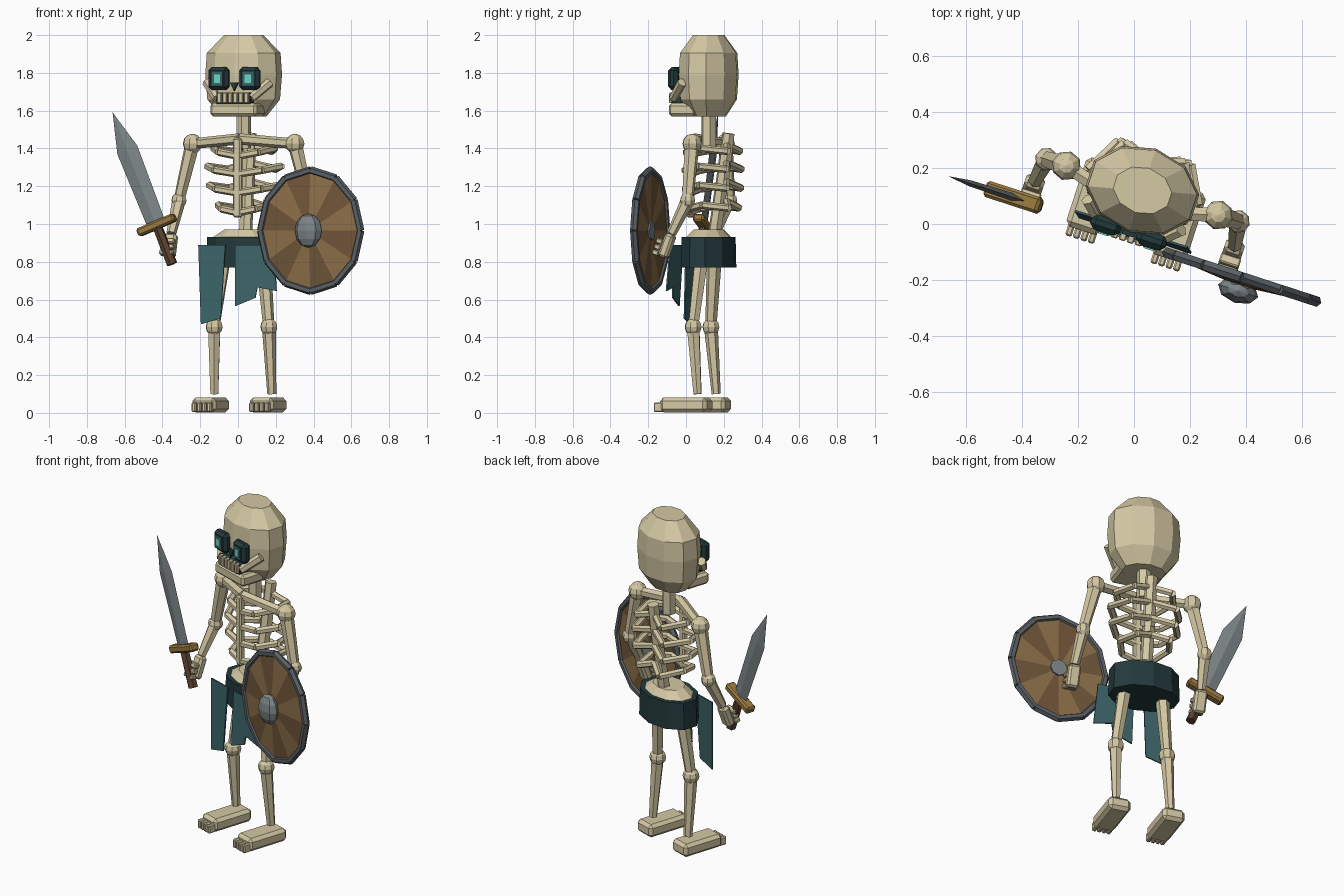
import bpy, bmesh, math
from mathutils import Matrix, Vector

if "Cube" in bpy.data.objects:
    bpy.data.objects.remove(bpy.data.objects["Cube"], do_unlink=True)

# The whole figure stands turned a little to its right
STANCE = Matrix.Translation((0.03, 0.12, 0)) @ Matrix.Rotation(math.radians(-18), 4, "Z")


def material(name, *rgb):
    m = bpy.data.materials.new(name)
    m.use_nodes = True
    m.diffuse_color = (*rgb, 1)
    m.node_tree.nodes["Principled BSDF"].inputs["Base Color"].default_value = (*rgb, 1)
    return m


BONE = material("bone", 0.66, 0.58, 0.37)
DARK = material("dark teal", 0.017, 0.042, 0.046)
CLOTH = material("teal cloth", 0.045, 0.125, 0.135)
GLOW = material("glowing cyan", 0.14, 0.68, 0.55)
OAK = material("light wood", 0.26, 0.155, 0.065)
WALNUT = material("dark wood", 0.16, 0.09, 0.04)
IRON = material("dark iron", 0.10, 0.115, 0.13)
STEEL = material("steel", 0.20, 0.23, 0.24)
BRASS = material("brass", 0.32, 0.19, 0.05)
GRIP = material("grip brown", 0.11, 0.055, 0.03)


def finish(name, bm, *mats, place=Matrix()):
    bmesh.ops.recalc_face_normals(bm, faces=bm.faces)
    mesh = bpy.data.meshes.new(name)
    bm.to_mesh(mesh)
    bm.free()
    for m in mats:
        mesh.materials.append(m)
    ob = bpy.data.objects.new(name, mesh)
    bpy.context.scene.collection.objects.link(ob)
    ob.matrix_world = STANCE @ place
    return ob


def add_beam(bm, a, b, r1, r2, sides=6):
    a, b = Vector(a), Vector(b)
    d = b - a
    m = Matrix.Translation((a + b) / 2) @ d.to_track_quat("Z", "Y").to_matrix().to_4x4()
    bmesh.ops.create_cone(bm, cap_ends=True, segments=sides, radius1=r1, radius2=r2,
                          depth=d.length, matrix=m)


def beam(name, a, b, r1, r2, mat=BONE, sides=6, place=Matrix()):
    bm = bmesh.new()
    add_beam(bm, a, b, r1, r2, sides)
    return finish(name, bm, mat, place=place)


def box(name, centre, size, mat=BONE, bevel=0.0, place=Matrix()):
    bm = bmesh.new()
    bmesh.ops.create_cube(bm, size=1, matrix=Matrix.Diagonal((*size, 1)))
    if bevel:
        bmesh.ops.bevel(bm, geom=bm.edges[:], offset=bevel, segments=1, affect="EDGES")
    return finish(name, bm, mat, place=place @ Matrix.Translation(centre))


def ball(name, centre, radii, mat=BONE):
    bm = bmesh.new()
    bmesh.ops.create_uvsphere(bm, u_segments=8, v_segments=6, radius=1,
                              matrix=Matrix.Diagonal((*radii, 1)))
    return finish(name, bm, mat, place=Matrix.Translation(centre))


def stack(name, rings, mat, sides=10):
    """Skin elliptical rings given as (z, x radius, y radius)."""
    bm = bmesh.new()
    loops = []
    for z, rx, ry in rings:
        angles = [(i + 0.5) * math.tau / sides for i in range(sides)]
        loops.append([bm.verts.new((rx * math.cos(t), ry * math.sin(t), z)) for t in angles])
    for low, high in zip(loops, loops[1:]):
        for i in range(sides):
            j = (i + 1) % sides
            bm.faces.new((low[i], low[j], high[j], high[i]))
    bm.faces.new(loops[0])
    bm.faces.new(loops[-1])
    return finish(name, bm, mat)


def plate(name, outline, y, mat, thick=0.008, lean=0.0):
    """Upright plate from (x, z) points; lean pushes its lower end forward."""
    bm = bmesh.new()
    top = max(z for x, z in outline)
    face = bm.faces.new([bm.verts.new((x, y - lean * (top - z), z)) for x, z in outline])
    out = bmesh.ops.extrude_face_region(bm, geom=[face])
    bmesh.ops.translate(bm, vec=(0, thick, 0),
                        verts=[v for v in out["geom"] if isinstance(v, bmesh.types.BMVert)])
    return finish(name, bm, mat)


# Skull, jaw and face
stack("skull", [(1.57, 0.125, 0.09), (1.66, 0.197, 0.148), (1.79, 0.208, 0.157),
                (1.905, 0.2, 0.15), (2.0, 0.107, 0.083)], BONE)
box("jaw", (0, -0.107, 1.605), (0.26, 0.155, 0.07), BONE, 0.015)
box("mouth", (0, -0.14, 1.665), (0.19, 0.07, 0.06), DARK)
for i in range(6):
    box("tooth", ((i - 2.5) * 0.03, -0.178, 1.668), (0.024, 0.03, 0.055), BONE, 0.004)
plate("nose", [(-0.022, 1.75), (0.022, 1.75), (0, 1.705)], -0.17, DARK, 0.03)

# Spine, sternum and ribs
beam("neck", (0, 0.0, 1.40), (0, 0.0, 1.60), 0.04, 0.04)
beam("spine", (0, 0.03, 0.93), (0, 0.07, 1.2), 0.036, 0.034)
beam("upper_spine", (0, 0.07, 1.18), (0, 0.11, 1.48), 0.036, 0.034)
box("sternum", (0, -0.1, 1.245), (0.045, 0.035, 0.42), BONE, 0.008)
for z, w in ((1.36, 0.17), (1.265, 0.205), (1.165, 0.195), (1.06, 0.145)):
    bm = bmesh.new()
    for s in (-1, 1):
        path = [(0, -0.1, z), (s * w * 0.65, -0.09, z + 0.02), (s * w, 0.01, z + 0.04),
                (s * w * 0.66, 0.14, z + 0.025), (0, 0.1, z + 0.06)]
        for a, b in zip(path, path[1:]):
            add_beam(bm, a, b, 0.02, 0.02)
    finish("rib_pair", bm, BONE)

# Hips and waist cloth
stack("pelvis", [(0.8, 0.14, 0.1), (0.925, 0.175, 0.12), (0.97, 0.105, 0.08)], BONE)
stack("waistband", [(0.77, 0.205, 0.142), (0.93, 0.2, 0.138)], DARK)
plate("right_cloth", [(-0.205, 0.89), (-0.055, 0.89), (-0.075, 0.5), (-0.185, 0.47)],
      -0.148, CLOTH, lean=0.04)
plate("left_cloth", [(0.0, 0.89), (0.215, 0.89), (0.235, 0.645), (0.128, 0.665),
                     (0.118, 0.61), (0.005, 0.565)], -0.148, CLOTH, lean=0.06)

# Paired parts
for s, side in ((-1, "right_"), (1, "left_")):
    eye = (s * 0.086, -0.158, 1.77)
    box(side + "eye_socket", eye, (0.112, 0.055, 0.12), DARK, 0.018)
    box(side + "eye_surround", (eye[0], -0.186, 1.77), (0.06, 0.006, 0.072), CLOTH)
    box(side + "eye", (eye[0], -0.19, 1.77), (0.034, 0.008, 0.045), GLOW)
    beam(side + "cheekbone", (s * 0.175, -0.09, 1.75), (s * 0.095, -0.165, 1.665), 0.026, 0.024)

    shoulder, elbow = (s * 0.285, 0, 1.425), (s * 0.36, 0.0, 1.125)
    wrist, hand = (s * 0.375, -0.085, 0.95), (s * 0.375, -0.125, 0.87)
    beam(side + "collarbone", (0, -0.08, 1.45), shoulder, 0.03, 0.028)
    ball(side + "shoulder", shoulder, (0.053,) * 3)
    beam(side + "upper_arm", shoulder, elbow, 0.04, 0.03)
    ball(side + "elbow", elbow, (0.042,) * 3)
    beam(side + "forearm", elbow, wrist, 0.036, 0.026)
    tilt = Matrix.Translation(hand) @ Matrix.Rotation(-0.35, 4, "X")
    box(side + "palm", (0, 0.01, 0.02), (0.07, 0.05, 0.13), BONE, 0.012, tilt)
    for i in range(3):
        box(side + "finger", (0, -0.03, 0.03 - i * 0.032), (0.075, 0.035, 0.027), BONE, 0.005, tilt)

    knee, ankle = (s * 0.152, -0.037, 0.455), (s * 0.16, -0.01, 0.1)
    beam(side + "thigh", (s * 0.105, 0.0, 0.87), knee, 0.042, 0.03)
    ball(side + "knee", knee, (0.047,) * 3)
    beam(side + "shin", knee, ankle, 0.037, 0.024)
    box(side + "foot", (s * 0.16, -0.073, 0.042), (0.13, 0.26, 0.078), BONE, 0.018)
    for i in range(4):
        box(side + "toe", (s * 0.16 + (i - 1.5) * 0.028, -0.212, 0.03),
            (0.024, 0.05, 0.052), BONE, 0.006)

# Shield: alternating plank wedges, iron rim and central boss
SIDES, RX, RZ = 12, 0.278, 0.32
rim = [Vector((RX * math.sin(t), 0, RZ * math.cos(t)))
       for t in (i * math.tau / SIDES for i in range(SIDES))]
hold = Matrix.Translation((0.433, -0.185, 0.965))
bm = bmesh.new()
for y, bulge in ((-0.008, -0.025), (0.008, -0.005)):
    hub = bm.verts.new((0, y + bulge, 0))
    ring = [bm.verts.new(p + Vector((0, y, 0))) for p in rim]
    for i in range(SIDES):
        bm.faces.new((hub, ring[i], ring[(i + 1) % SIDES])).material_index = i % 2
shield = finish("shield_planks", bm, OAK, WALNUT, place=hold)
bm = bmesh.new()
for i in range(SIDES):
    add_beam(bm, rim[i], rim[(i + 1) % SIDES], 0.021, 0.021)
finish("shield_rim", bm, IRON, place=hold)
ball("shield_boss", (0.436, -0.235, 0.965), (0.075, 0.045, 0.09), STEEL)
beam("shield_back_plate", (0, 0.0, 0), (0, 0.012, 0), 0.05, 0.05, STEEL, 8, hold)

# Sword, leaning outward in the right hand
grip = Matrix.Translation((-0.43, -0.166, 0.995)) @ Matrix.Rotation(math.radians(-22.4), 4, "Y")
bm = bmesh.new()
levels = []
for z, w, t in ((0.0, 0.052, 0.014), (0.43, 0.06, 0.011)):
    levels.append([bm.verts.new(c) for c in ((w, 0, z), (0, t, z), (-w, 0, z), (0, -t, z))])
tip = bm.verts.new((0, 0, 0.645))
low, high = levels
for i in range(4):
    j = (i + 1) % 4
    bm.faces.new((low[i], low[j], high[j], high[i]))
    bm.faces.new((high[i], high[j], tip))
bm.faces.new(low)
finish("sword_blade", bm, STEEL, place=grip)
box("sword_guard", (0, 0, 0), (0.22, 0.06, 0.045), BRASS, 0.01, grip)
beam("sword_grip", (0, 0, -0.225), (0, 0, 0), 0.029, 0.026, GRIP, 6, grip)
